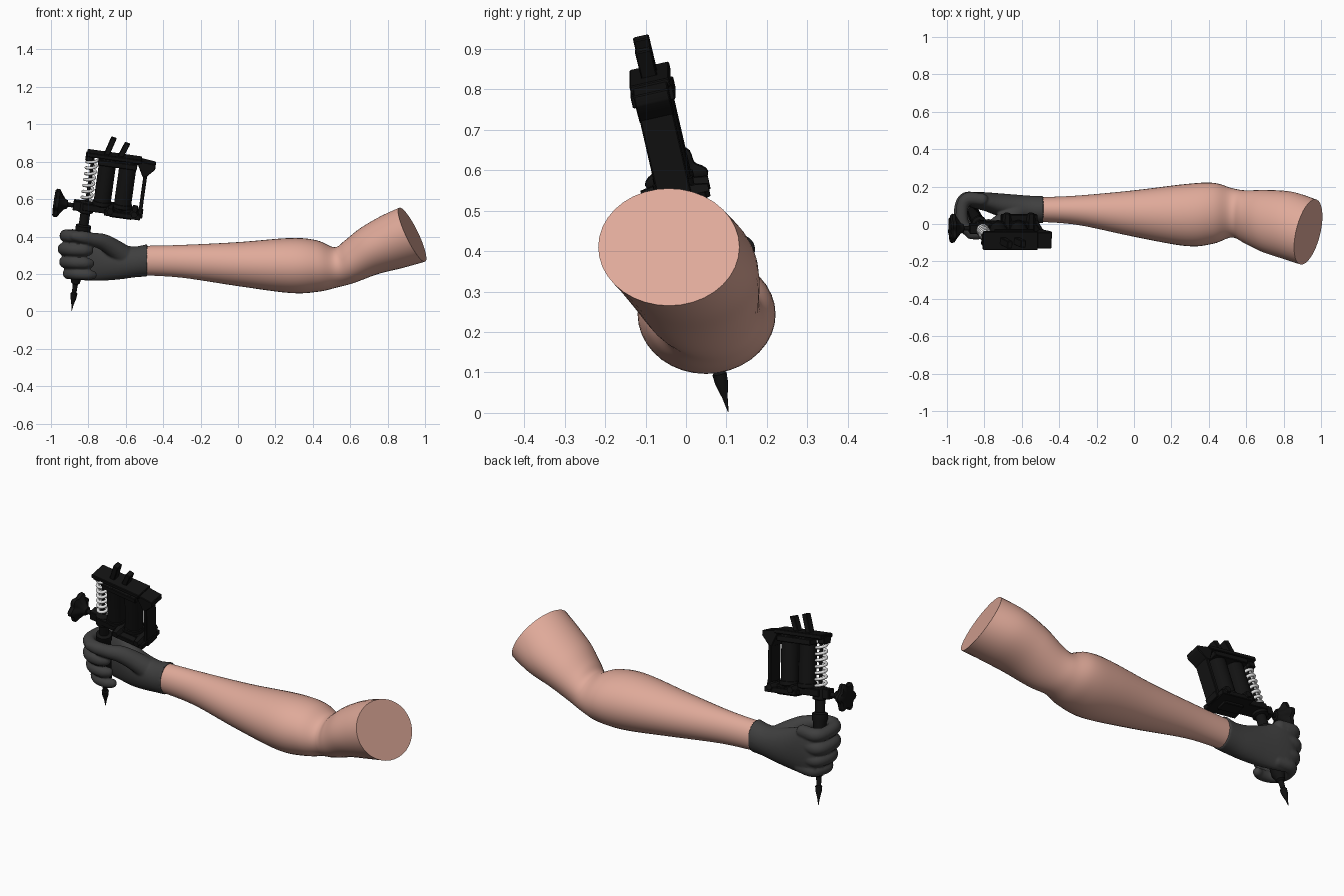
import bpy, bmesh, math
from mathutils import Vector, Matrix

if "Cube" in bpy.data.objects:
    bpy.data.objects.remove(bpy.data.objects["Cube"])


def material(name, rgb):
    m = bpy.data.materials.new(name)
    m.diffuse_color = (*rgb, 1)
    m.use_nodes = True
    m.node_tree.nodes["Principled BSDF"].inputs["Base Color"].default_value = m.diffuse_color
    return m


SKIN = material("skin", (0.74, 0.40, 0.32))
GLOVE = material("dark_grey_glove", (0.05, 0.05, 0.05))
BLACK = material("black_metal", (0.006, 0.006, 0.006))
STEEL = material("bright_steel", (0.75, 0.75, 0.75))

# Machine frame: origin at the needle tip, w up the tube, u along the frame, v across
W = Vector((0.14, -0.23, 1)).normalized()
U = Vector((1, 0, -0.14)).normalized()
V = W.cross(U)
MACHINE = Matrix((U, V, W)).transposed().to_4x4()
MACHINE.translation = (-0.89, 0.105, 0.0)


def finish(name, bm, mat, matrix=None, angle=40):
    bmesh.ops.recalc_face_normals(bm, faces=bm.faces)
    me = bpy.data.meshes.new(name)
    bm.to_mesh(me)
    bm.free()
    me.materials.append(mat)
    ob = bpy.data.objects.new(name, me)
    bpy.context.collection.objects.link(ob)
    if matrix:
        ob.matrix_world = matrix
    bpy.ops.object.select_all(action='DESELECT')
    ob.select_set(True)
    bpy.context.view_layer.objects.active = ob
    bpy.ops.object.shade_smooth_by_angle(angle=math.radians(angle))
    return ob


def spline(pts, n):
    """Catmull-Rom through tuples of any length."""
    out = []
    for i in range(len(pts) - 1):
        p0, p1, p2, p3 = (pts[max(0, min(len(pts) - 1, i + k))] for k in (-1, 0, 1, 2))
        for j in range(n):
            t = j / n
            out.append(tuple(0.5 * (2 * b + (c - a) * t + (2 * a - 5 * b + 4 * c - d) * t * t
                                    + (3 * b - a - 3 * c + d) * t ** 3)
                             for a, b, c, d in zip(p0, p1, p2, p3)))
    return out + [pts[-1]]


def loft(bm, rings, caps=True, closed=False):
    rows = [[bm.verts.new(p) for p in r] for r in rings]
    n = len(rows[0])
    for a, b in zip(rows, rows[1:]):
        for i in range(n):
            bm.faces.new((a[i], a[(i + 1) % n], b[(i + 1) % n], b[i]))
    if caps:
        bm.faces.new(rows[0])
        bm.faces.new(rows[-1])


def limb_rings(sections, n):
    """Section: top x, top z, bottom x, bottom z, low y, high y, yaw."""
    rings = []
    for tx, tz, bx, bz, y0, y1, yaw in spline(sections, n):
        ring = []
        for k in range(36):
            a = k * math.tau / 36
            c, s = math.cos(a), math.sin(a)
            dy = (y1 - y0) / 2 * c
            ring.append(((tx + bx) / 2 + s * (tx - bx) / 2 + yaw * dy,
                         (y0 + y1) / 2 + dy, (tz + bz) / 2 + s * (tz - bz) / 2))
        rings.append(ring)
    return rings


def prism(name, profile, v0, v1, mat=BLACK):
    """Extrude a u-w outline across v, in machine space."""
    bm = bmesh.new()
    loft(bm, [[(u, v, w) for u, w in profile] for v in (v0, v1)])
    bmesh.ops.bevel(bm, geom=bm.edges[:], offset=0.003, segments=1, affect='EDGES')
    return finish(name, bm, mat, MACHINE, 30)


def box(name, u0, u1, half, w0, w1):
    return prism(name, [(u0, w0), (u1, w0), (u1, w1), (u0, w1)], -half, half)


def lathe(name, profile, centre=(0, 0, 0), axis='w', lobes=0, sides=24):
    """Turn (position, radius) pairs about an axis of the machine."""
    bm = bmesh.new()
    rings = []
    for h, r in profile:
        ring = []
        for k in range(sides):
            a = k * math.tau / sides
            q = r * (1 + (0.13 * math.cos(lobes * a) - 0.1 if lobes and r > 0.04 else 0))
            c, s = q * math.cos(a), q * math.sin(a)
            p = {'w': (c, s, h), 'u': (h, c, s), 'v': (c, h, s)}[axis]
            ring.append(Vector(p) + Vector(centre))
        rings.append(ring)
    loft(bm, rings)
    return finish(name, bm, BLACK, MACHINE)


# Bare arm: wrist, forearm, elbow, upper arm, flat cut end
bm = bmesh.new()
loft(bm, limb_rings([
    (-0.51, 0.350, -0.51, 0.193, 0.012, 0.143, 0),
    (-0.30, 0.355, -0.30, 0.180, -0.005, 0.152, 0),
    (0.00, 0.370, 0.00, 0.135, -0.068, 0.180, 0),
    (0.28, 0.392, 0.28, 0.098, -0.118, 0.214, 0),
    (0.42, 0.380, 0.43, 0.105, -0.105, 0.220, 0),
    (0.515, 0.343, 0.53, 0.128, -0.072, 0.192, 0),
    (0.57, 0.378, 0.62, 0.152, -0.105, 0.180, 0),
    (0.65, 0.442, 0.75, 0.200, -0.150, 0.182, 0.06),
    (0.76, 0.507, 0.88, 0.232, -0.185, 0.172, 0.14),
    (0.865, 0.555, 0.998, 0.265, -0.217, 0.132, 0.21)], 6))
finish("arm", bm, SKIN)

# Gloved fist: palm, four curled fingers and thumb, fused together
bm = bmesh.new()
loft(bm, limb_rings([
    (-0.485, 0.360, -0.485, 0.186, 0.005, 0.150, 0),
    (-0.55, 0.347, -0.55, 0.182, 0.008, 0.151, 0),
    (-0.63, 0.358, -0.63, 0.171, 0.020, 0.157, 0),
    (-0.72, 0.388, -0.72, 0.164, 0.040, 0.164, 0),
    (-0.80, 0.424, -0.80, 0.164, 0.070, 0.170, 0),
    (-0.86, 0.434, -0.86, 0.170, 0.085, 0.170, 0),
    (-0.90, 0.420, -0.90, 0.185, 0.105, 0.158, 0)], 4))


def digit(path):
    for x, y, z, r in spline(path, 6):
        bmesh.ops.create_uvsphere(bm, u_segments=16, v_segments=10, radius=r,
                                  matrix=Matrix.Translation((x, y, z)))


for z, r, dx in ((0.404, 0.034, 0.008), (0.333, 0.036, 0.0), (0.264, 0.034, 0.006), (0.202, 0.031, 0.022)):
    t = -0.2 * (z - 0.3)
    digit([(-0.82 + dx, 0.130, z, r), (-0.895 + dx, 0.134, z, r * 1.06),
           (-0.926 + dx, 0.090, z, r * 0.97), (-0.924 + dx, 0.025 + t, z, r),
           (-0.885 + dx, -0.018 + t, z - 0.003, r * 0.95), (-0.83 + dx, -0.026 + t, z - 0.006, r * 0.9),
           (-0.80 + dx, -0.015 + t, z - 0.008, r * 0.75)])
digit([(-0.60, 0.075, 0.290, 0.058), (-0.66, 0.040, 0.335, 0.050), (-0.72, 0.005, 0.370, 0.044),
       (-0.78, -0.030, 0.385, 0.036), (-0.83, -0.050, 0.396, 0.033), (-0.875, -0.056, 0.402, 0.025)])
glove = finish("gloved_fist", bm, GLOVE, None, 180)
rm = glove.modifiers.new("fuse", 'REMESH')
rm.mode = 'VOXEL'
rm.voxel_size = 0.006
rm.use_smooth_shade = True
sm = glove.modifiers.new("soften", 'SMOOTH')
sm.factor = 0.5
sm.iterations = 4

# Needle tip, grip and tube
lathe("tube_and_grip", [(0.003, 0.001), (0.04, 0.007), (0.075, 0.016), (0.10, 0.018), (0.106, 0.012),
                        (0.15, 0.014), (0.158, 0.024), (0.172, 0.025), (0.19, 0.035), (0.43, 0.035),
                        (0.447, 0.041), (0.475, 0.041), (0.482, 0.026), (0.60, 0.026)])
lathe("tube_clamp", [(0.545, 0.03), (0.55, 0.04), (0.605, 0.04), (0.61, 0.03)])
box("clamp_block", -0.07, 0.0, 0.025, 0.555, 0.607)

# Lobed clamp knob on a threaded stem
lathe("clamp_knob", [(-0.176, 0.03), (-0.174, 0.068), (-0.165, 0.078), (-0.148, 0.076), (-0.135, 0.055),
                     (-0.115, 0.028), (-0.10, 0.022), (-0.098, 0.012), (-0.05, 0.012)],
      (0, 0, 0.577), 'u', lobes=6, sides=48)

# Frame: base, rear column, rear shelf
box("frame_base", -0.02, 0.305, 0.042, 0.565, 0.602)
box("base_side_plate", 0.10, 0.295, 0.076, 0.562, 0.590)
box("base_foot", 0.13, 0.25, 0.03, 0.548, 0.566)
box("rear_column", 0.280, 0.300, 0.042, 0.57, 0.86)
prism("rear_shelf", [(0.278, 0.790), (0.298, 0.797), (0.338, 0.842), (0.336, 0.868), (0.24, 0.878), (0.24, 0.862)],
      -0.044, 0.044)
for u in (0.13, 0.26):
    lathe("base_bolt", [(-0.085, 0.018), (-0.055, 0.024), (0.055, 0.024), (0.085, 0.018)],
          (u, 0, 0.59), 'v', sides=6)

# Twin coils
for u in (0.081, 0.191):
    lathe("coil", [(0.59, 0.035), (0.602, 0.051), (0.622, 0.051), (0.623, 0.046), (0.838, 0.046),
                   (0.839, 0.051), (0.856, 0.051), (0.864, 0.03)], (u, 0, 0))

# Armature bar and upper posts
box("armature_bar", -0.035, 0.26, 0.05, 0.862, 0.884)
box("armature_nose", -0.04, 0.0, 0.03, 0.835, 0.875)
box("upper_collar", 0.03, 0.24, 0.054, 0.825, 0.855)
prism("front_post", [(0.055, 0.88), (0.085, 0.88), (0.110, 0.972), (0.082, 0.978)], -0.02, 0.02)
prism("rear_post", [(0.130, 0.88), (0.160, 0.88), (0.186, 0.952), (0.158, 0.958)], -0.02, 0.02)

# Steel coil spring
bm = bmesh.new()
rings, turns, per = [], 7, 20
for i in range(turns * per + 1):
    a = i * math.tau / per
    out = Vector((math.cos(a), math.sin(a), 0))
    mid = out * 0.026 + Vector((-0.003, 0, 0.612 + 0.228 * i / (turns * per)))
    rings.append([mid + (out * math.cos(b) + Vector((0, 0, 1)) * math.sin(b)) * 0.0085
                  for b in (k * math.tau / 8 for k in range(8))])
loft(bm, rings)
finish("coil_spring", bm, STEEL, MACHINE, 60)
lathe("spring_pin", [(0.60, 0.009), (0.85, 0.009)])
